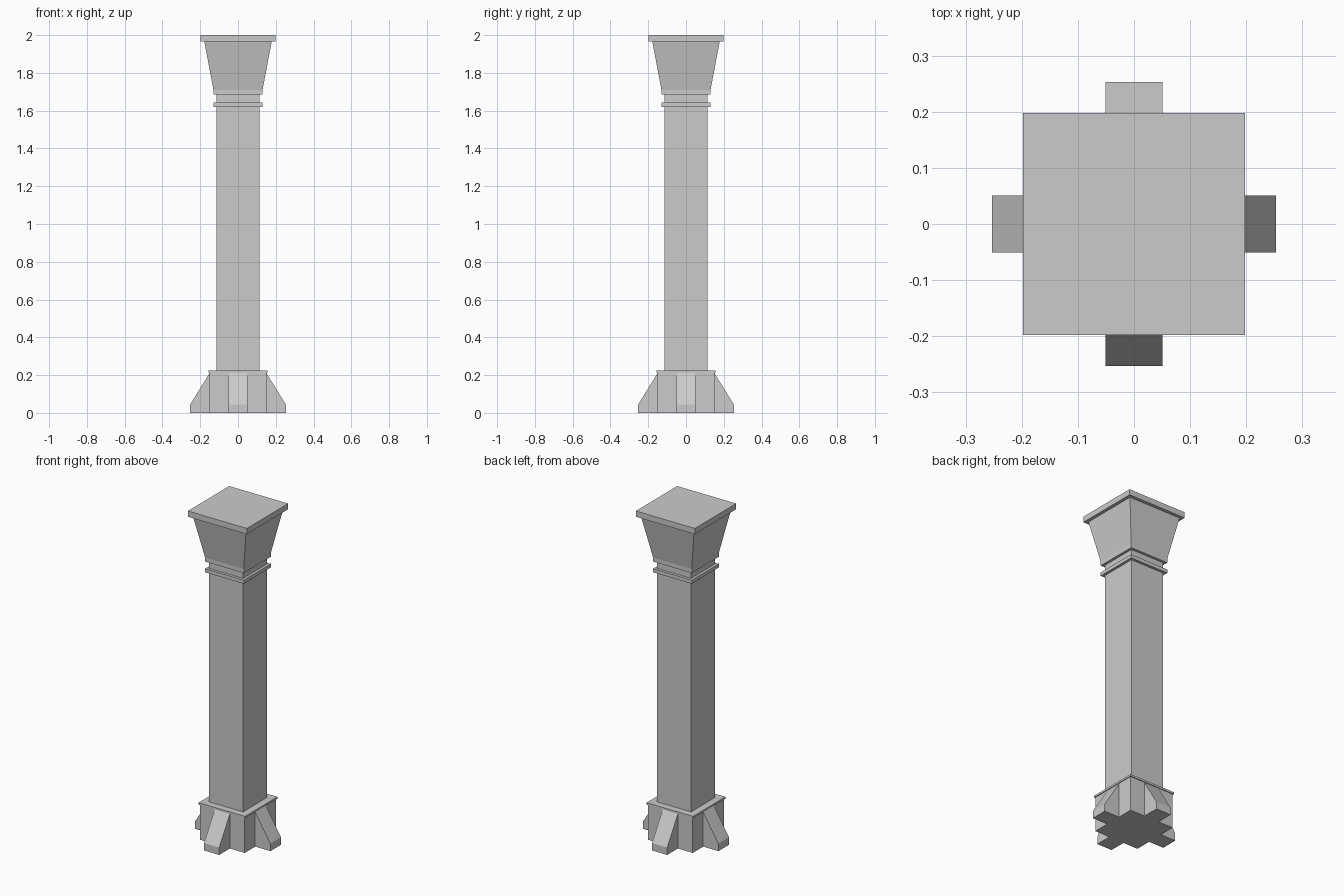
import bpy, bmesh
from math import pi
from mathutils import Matrix

if "Cube" in bpy.data.objects:
    bpy.data.objects.remove(bpy.data.objects["Cube"])


def finish(name, bm):
    bmesh.ops.recalc_face_normals(bm, faces=bm.faces[:])
    mesh = bpy.data.meshes.new(name)
    bm.to_mesh(mesh)
    bm.free()
    obj = bpy.data.objects.new(name, mesh)
    bpy.context.collection.objects.link(obj)
    return obj


def square_loft(name, profile):
    """Closed square solid through (half width, height) levels."""
    bm = bmesh.new()
    rings = [[bm.verts.new((sx * r, sy * r, z))
              for sx, sy in ((-1, -1), (1, -1), (1, 1), (-1, 1))]
             for r, z in profile]
    for low, high in zip(rings, rings[1:]):
        for i in range(4):
            j = (i + 1) % 4
            bm.faces.new((low[i], low[j], high[j], high[i]))
    bm.faces.new(rings[0][::-1])
    bm.faces.new(rings[-1])
    return finish(name, bm)


# Base block and thin plate
square_loft("base_block", [(0.151, 0), (0.151, 0.213)])
square_loft("base_plate", [(0.156, 0.213), (0.156, 0.225)])

# Shaft with neck ring
square_loft("shaft", [(0.114, 0.225), (0.114, 1.62), (0.13, 1.62),
                      (0.13, 1.642), (0.114, 1.642), (0.114, 1.685)])

# Flared capital and top slab
square_loft("capital", [(0.13, 1.685), (0.13, 1.71), (0.178, 1.965)])
square_loft("top_slab", [(0.198, 1.965), (0.198, 2.0)])

# Four sloped buttresses around the base
side = [(0.151, 0), (0.253, 0), (0.253, 0.045), (0.151, 0.21)]
for k, name in enumerate(("right", "back", "left", "front")):
    bm = bmesh.new()
    face = bm.faces.new([bm.verts.new((x, -0.051, z)) for x, z in side])
    ext = bmesh.ops.extrude_face_region(bm, geom=[face], use_keep_orig=True)
    bmesh.ops.translate(bm, vec=(0, 0.102, 0), verts=[
        v for v in ext["geom"] if isinstance(v, bmesh.types.BMVert)])
    bm.transform(Matrix.Rotation(k * pi / 2, 4, "Z"))
    finish(name + "_buttress", bm)
